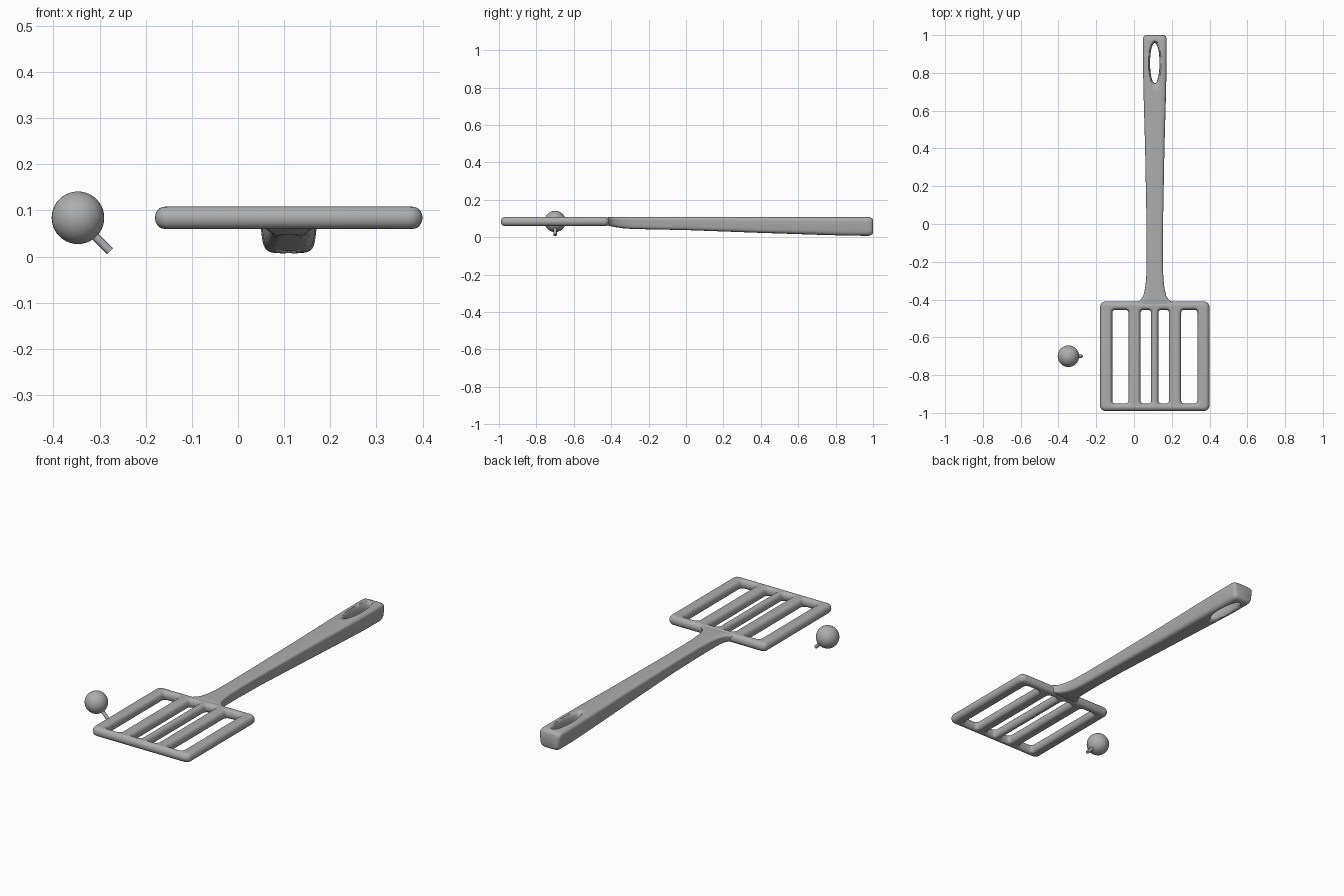
import bpy, bmesh, math
from mathutils import Vector

if "Cube" in bpy.data.objects:
    bpy.data.objects.remove(bpy.data.objects["Cube"])

CX = 0.11  # spatula centre line
grey = bpy.data.materials.new("grey")
grey.diffuse_color = (0.42, 0.42, 0.42, 1)
grey.use_nodes = True
grey.node_tree.nodes["Principled BSDF"].inputs["Base Color"].default_value = grey.diffuse_color


def finish(bm, name, angle=40):
    bmesh.ops.recalc_face_normals(bm, faces=bm.faces[:])
    me = bpy.data.meshes.new(name)
    bm.to_mesh(me)
    bm.free()
    ob = bpy.data.objects.new(name, me)
    bpy.context.collection.objects.link(ob)
    me.materials.append(grey)
    bpy.ops.object.select_all(action='DESELECT')
    ob.select_set(True)
    bpy.context.view_layer.objects.active = ob
    bpy.ops.object.shade_smooth_by_angle(angle=math.radians(angle))
    return ob


def skin(bm, rings):
    for a, b in zip(rings, rings[1:]):
        for i in range(len(a)):
            j = (i + 1) % len(a)
            bm.faces.new((a[i], a[j], b[j], b[i]))


def rounded_rect(x0, x1, y0, y1, r, grow):
    pts = []
    corners = ((x1 - r, y1 - r), (x0 + r, y1 - r), (x0 + r, y0 + r), (x1 - r, y0 + r))
    for k, (cx, cy) in enumerate(corners):
        for s in range(6):
            a = math.pi / 2 * (k + s / 5)
            pts.append((cx + (r + grow) * math.cos(a), cy + (r + grow) * math.sin(a)))
    return pts


# slotted blade: rounded walls for the rim and every slot, then flat caps
bm = bmesh.new()
caps = ([], [])
walls = [(-0.18, 0.40, -0.99, -0.41, 0.03, -0.021)]
walls += [(a, b, -0.95, -0.455, 0.014, 0.0175) for a, b in
          ((-0.115, -0.03), (0.035, 0.09), (0.13, 0.185), (0.25, 0.335))]
for x0, x1, y0, y1, r, g in walls:
    rings = []
    for s in range(13):
        a = math.pi * (s / 12 - 0.5)
        z = 0.084 + 0.024 * math.sin(a)
        rings.append([bm.verts.new((x, y, z)) for x, y in
                      rounded_rect(x0, x1, y0, y1, r, g * (1 - math.cos(a)))])
    skin(bm, rings)
    for cap, ring in zip(caps, (rings[0], rings[-1])):
        cap += [bm.edges.get((ring[i - 1], ring[i])) for i in range(len(ring))]
for cap in caps:
    bmesh.ops.triangle_fill(bm, use_beauty=True, use_dissolve=False, edges=cap)
finish(bm, "slotted_blade")


# handle: y, half width, bottom z, top z
sections = [(-0.435, 0.115, 0.066, 0.104), (-0.415, 0.098, 0.062, 0.107),
            (-0.40, 0.077, 0.058, 0.108), (-0.38, 0.064, 0.054, 0.108),
            (-0.34, 0.054, 0.048, 0.108), (-0.29, 0.048, 0.044, 0.108),
            (-0.2, 0.045, 0.042, 0.108), (0.0, 0.046, 0.038, 0.108),
            (0.4, 0.054, 0.023, 0.108), (0.7, 0.063, 0.013, 0.108),
            (0.85, 0.066, 0.008, 0.108), (0.97, 0.066, 0.007, 0.108),
            (0.985, 0.065, 0.009, 0.106), (0.995, 0.061, 0.014, 0.101),
            (1.0, 0.052, 0.023, 0.092)]


def power(v):
    return math.copysign(abs(v) ** 0.42, v)


bm = bmesh.new()
rings = []
for y, w, zb, zt in sections:
    ring = []
    for i in range(40):
        a = math.tau * (i + 0.5) / 40
        u, v = power(math.cos(a)), power(math.sin(a))
        ring.append(bm.verts.new((CX + w * u * (0.91 + 0.09 * v),
                                  y, (zb + zt) / 2 + (zt - zb) / 2 * v)))
    rings.append(ring)
skin(bm, rings)
bm.faces.new(rings[0])
bm.faces.new(rings[-1])
handle = finish(bm, "handle")

# flared cutter for the hanging hole
bm = bmesh.new()
rings = []
for z, w, l in ((-0.02, 0.048, 0.14), (0.007, 0.034, 0.12), (0.022, 0.027, 0.11),
                (0.04, 0.025, 0.107), (0.075, 0.025, 0.107), (0.095, 0.027, 0.11),
                (0.108, 0.034, 0.12), (0.13, 0.048, 0.14)):
    rings.append([bm.verts.new((CX + w * math.cos(math.tau * i / 40),
                                0.852 + l * math.sin(math.tau * i / 40), z))
                  for i in range(40)])
skin(bm, rings)
bm.faces.new(rings[0])
bm.faces.new(rings[-1])
cutter = finish(bm, "hole_cutter")
cutter.hide_render = True
cutter.hide_set(True)
mod = handle.modifiers.new("hanging_hole", 'BOOLEAN')
mod.object = cutter
mod.operation = 'DIFFERENCE'
mod.solver = 'EXACT'

# loose ball with a short peg
ball = Vector((-0.347, -0.70, 0.084))
bm = bmesh.new()
bmesh.ops.create_uvsphere(bm, u_segments=32, v_segments=20, radius=0.057)
finish(bm, "ball").location = ball

bm = bmesh.new()
bmesh.ops.create_cone(bm, cap_ends=True, segments=16, radius1=0.009, radius2=0.009, depth=0.08)
peg = finish(bm, "peg")
peg.rotation_euler = (0, math.radians(135), 0)
peg.location = ball + Vector((0.0415, 0, -0.0445))
